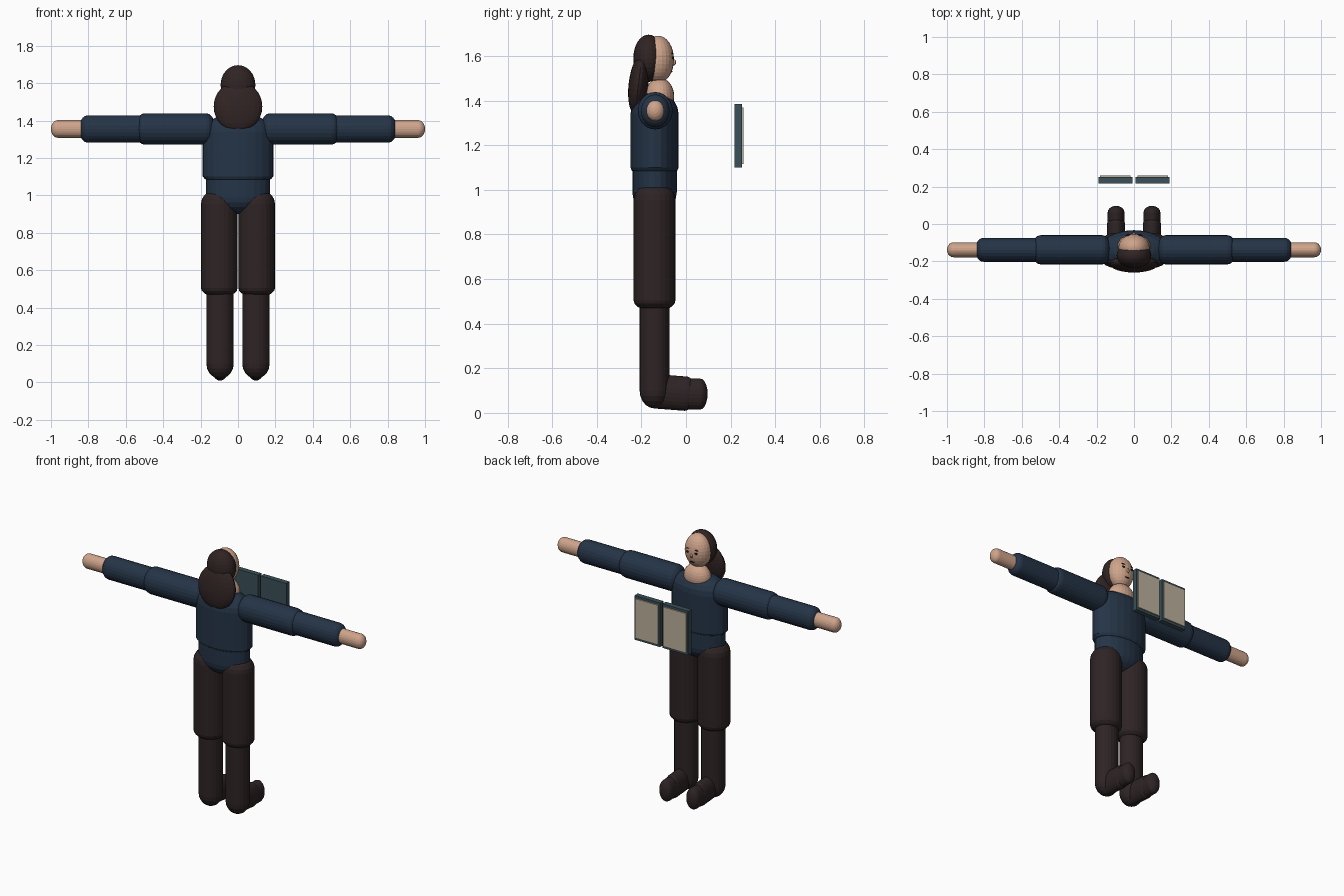
import bpy, bmesh, math
from mathutils import Vector, Matrix

cube = bpy.data.objects.get("Cube")
if cube:
    bpy.data.objects.remove(cube, do_unlink=True)


def material(name, rgb):
    m = bpy.data.materials.new(name)
    m.use_nodes = True
    colour = (*rgb, 1)
    m.diffuse_color = colour
    bsdf = next(n for n in m.node_tree.nodes if n.type == 'BSDF_PRINCIPLED')
    bsdf.inputs["Base Color"].default_value = colour
    return m


SKIN = material("skin", (0.62, 0.37, 0.26))
HAIR = material("dark_brown_hair", (0.030, 0.017, 0.017))
NAVY = material("navy_cloth", (0.018, 0.034, 0.062))
TROUSER = material("dark_brown_cloth", (0.027, 0.017, 0.018))
COVER = material("slate_teal", (0.042, 0.082, 0.10))
PAGE = material("parchment", (0.50, 0.44, 0.33))
EYE = material("near_black", (0.012, 0.009, 0.009))


def finish(bm, name, mat):
    bmesh.ops.recalc_face_normals(bm, faces=bm.faces)
    mesh = bpy.data.meshes.new(name)
    bm.to_mesh(mesh)
    bm.free()
    mesh.materials.append(mat)
    obj = bpy.data.objects.new(name, mesh)
    bpy.context.collection.objects.link(obj)
    return obj


def capsule(name, start, end, ru, rv, cap0, cap1, mat, sides=24, steps=5):
    """Elliptical tube from start to end with rounded ends of the given depths."""
    start, end = Vector(start), Vector(end)
    w = (end - start).normalized()
    length = (end - start).length
    u = Vector((0, 1, 0)) if abs(w.x) > 0.9 else Vector((1, 0, 0))
    v = w.cross(u)
    angles = [math.pi / 2 * i / steps for i in range(1, steps + 1)]
    profile = [(cap0 * (1 - math.cos(a)), math.sin(a)) for a in angles]
    profile += [(length - d, r) for d, r in
                [(cap1 * (1 - math.cos(a)), math.sin(a)) for a in reversed(angles)]]
    bm = bmesh.new()
    rings = []
    for t, r in profile:
        ring = []
        for k in range(sides):
            a = 2 * math.pi * k / sides
            ring.append(bm.verts.new(start + w * t + u * (ru * r * math.cos(a))
                                     + v * (rv * r * math.sin(a))))
        rings.append(ring)
    for a, b in zip(rings, rings[1:]):
        for k in range(sides):
            n = (k + 1) % sides
            bm.faces.new((a[k], a[n], b[n], b[k]))
    for tip, ring in ((start, rings[0]), (end, rings[-1])):
        point = bm.verts.new(tip)
        for k in range(sides):
            bm.faces.new((point, ring[k], ring[(k + 1) % sides]))
    return finish(bm, name, mat)


def ball(name, centre, radii, mat, tilt=0.0, sides=24, rings=16):
    bm = bmesh.new()
    bmesh.ops.create_uvsphere(bm, u_segments=sides, v_segments=rings, radius=1)
    bm.transform(Matrix.Translation(centre) @ Matrix.Rotation(tilt, 4, 'X')
                 @ Matrix.Diagonal((*radii, 1)))
    return finish(bm, name, mat)


def box(name, centre, size, mat):
    bm = bmesh.new()
    bmesh.ops.create_cube(bm, size=1)
    bm.transform(Matrix.Translation(centre) @ Matrix.Diagonal((*size, 1)))
    return finish(bm, name, mat)


BODY_Y = -0.141

# Torso
capsule("chest", (0, BODY_Y, 1.06), (0, BODY_Y, 1.44), 0.187, 0.108, 0.04, 0.10, NAVY)
capsule("waist", (0, BODY_Y, 0.90), (0, BODY_Y, 1.2), 0.17, 0.10, 0.09, 0.04, NAVY)
ball("neck", (0, -0.118, 1.42), (0.088, 0.065, 0.082), SKIN)

# Head and hair
HEAD, HEAD_R = Vector((0, -0.125, 1.585)), Vector((0.083, 0.071, 0.106))
ball("head", HEAD, HEAD_R, SKIN)
ball("hair_cap", (0, -0.168, 1.59), (0.093, 0.068, 0.106), HAIR)
ball("long_hair", (0, -0.213, 1.475), (0.13, 0.044, 0.135), HAIR, tilt=-0.12)


def on_face(x, z):
    """Point of the head surface on the face side."""
    dx, dz = x / HEAD_R.x, (z - HEAD.z) / HEAD_R.z
    return Vector((x, HEAD.y + HEAD_R.y * math.sqrt(1 - dx * dx - dz * dz), z))


# Face
ball("nose", on_face(0, 1.572), (0.009, 0.010, 0.014), SKIN, sides=10, rings=6)
ball("mouth", on_face(0, 1.53), (0.018, 0.004, 0.003), EYE, sides=10, rings=6)

# Paired limbs and face features
for side, s in (("left", 1), ("right", -1)):
    ball(side + "_eye", on_face(s * 0.03, 1.592), (0.010, 0.005, 0.006), EYE, sides=10, rings=6)
    ball(side + "_brow", on_face(s * 0.031, 1.612), (0.015, 0.004, 0.003), HAIR, sides=10, rings=6)

    def arm(part, x0, x1, ry, rz, cap, mat):
        capsule(f"{side}_{part}", (s * x0, -0.138, 1.355), (s * x1, -0.138, 1.355),
                ry, rz, cap, cap, mat)

    arm("upper_arm", 0.12, 0.55, 0.078, 0.084, 0.05, NAVY)
    arm("forearm", 0.48, 0.85, 0.064, 0.073, 0.045, NAVY)
    arm("hand", 0.78, 1.0, 0.040, 0.047, 0.035, SKIN)

    x = s * 0.1
    capsule(side + "_thigh", (x, BODY_Y, 0.455), (x, BODY_Y, 1.035), 0.098, 0.094, 0.05, 0.08, TROUSER)
    x = s * 0.096
    capsule(side + "_shin", (x, BODY_Y, 0.02), (x, BODY_Y, 0.54), 0.073, 0.067, 0.08, 0.05, TROUSER)
    capsule(side + "_foot", (x, -0.18, 0.10), (x, 0.04, 0.083), 0.048, 0.077, 0.05, 0.04, TROUSER)
    capsule(side + "_toe", (x, -0.04, 0.085), (x, 0.097, 0.084), 0.045, 0.07, 0.03, 0.035, TROUSER)

    # Open book floating ahead of the chest
    box(side + "_book_cover", (s * 0.1, 0.234, 1.242), (0.182, 0.033, 0.284), COVER)
    box(side + "_book_page", (s * 0.1, 0.254, 1.242), (0.162, 0.009, 0.254), PAGE)
